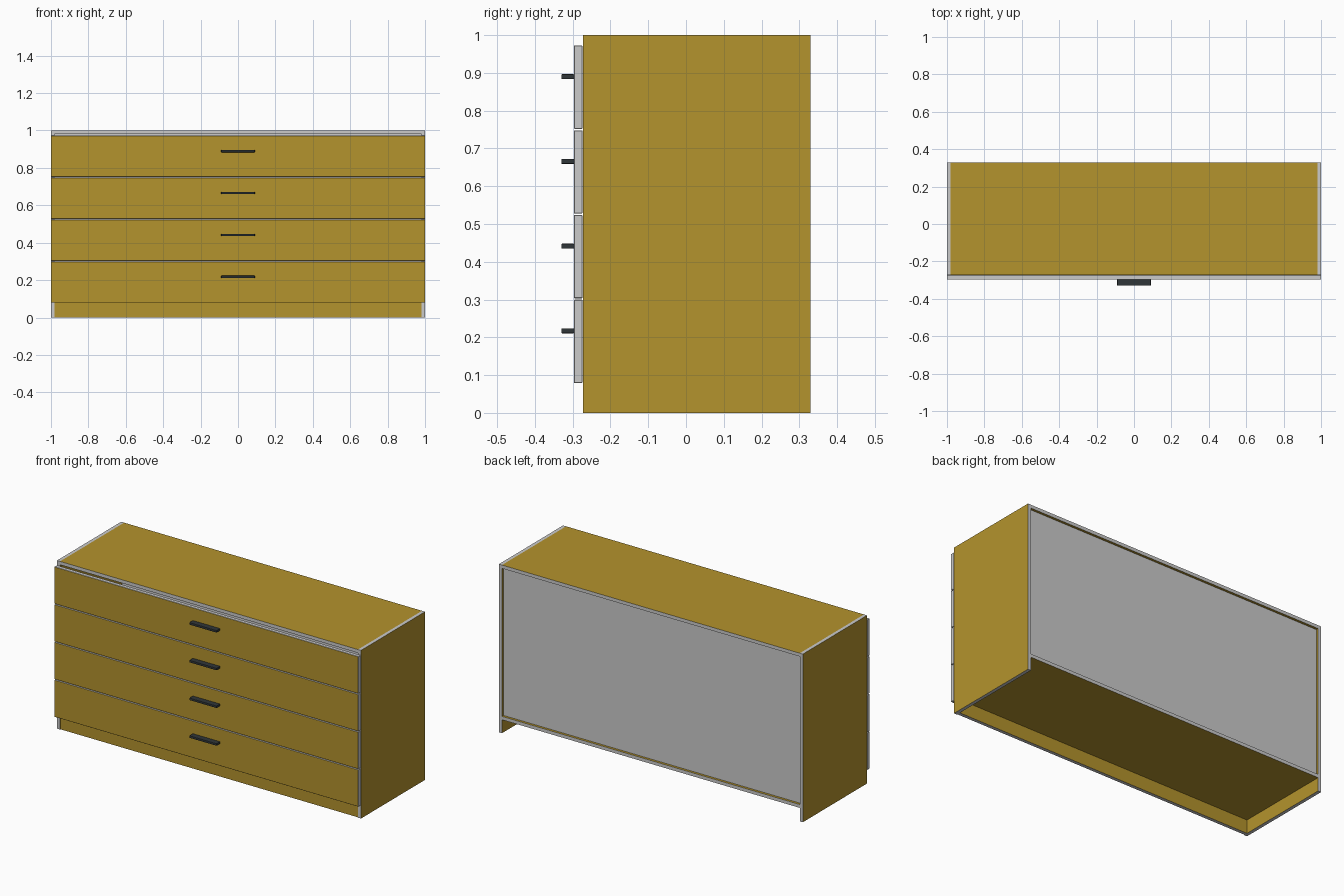
import bpy
import bmesh

if "Cube" in bpy.data.objects:
    bpy.data.objects.remove(bpy.data.objects["Cube"])


def material(name, rgb):
    m = bpy.data.materials.new(name)
    m.diffuse_color = (*rgb, 1.0)
    m.use_nodes = True
    m.node_tree.nodes["Principled BSDF"].inputs["Base Color"].default_value = m.diffuse_color
    return m


WOOD = material("wood_veneer", (0.456, 0.292, 0.026))
GREY = material("pale_grey_edging", (0.60, 0.60, 0.60))
DARK = material("dark_handle", (0.030, 0.037, 0.040))


def box(name, lo, hi, mats, bevel=0.0, segments=1):
    """Box between two corners; with two materials the broad faces get the first."""
    size = [b - a for a, b in zip(lo, hi)]
    bm = bmesh.new()
    bmesh.ops.create_cube(bm, size=1.0)
    for v in bm.verts:
        for i in range(3):
            v.co[i] = lo[i] + (v.co[i] + 0.5) * size[i]
    if bevel:
        bmesh.ops.bevel(bm, geom=bm.edges[:], offset=bevel, segments=segments,
                        profile=0.5, affect='EDGES')
    bm.normal_update()
    thin = size.index(min(size))
    if len(mats) > 1:
        for f in bm.faces:
            f.material_index = 0 if abs(f.normal[thin]) > 0.9 else 1
    mesh = bpy.data.meshes.new(name)
    bm.to_mesh(mesh)
    bm.free()
    for m in mats:
        mesh.materials.append(m)
    ob = bpy.data.objects.new(name, mesh)
    bpy.context.collection.objects.link(ob)
    return ob


T = 0.02                      # board thickness
FRONT, BACK = -0.273, 0.33    # carcass depth
INNER = 1.0 - T
BOARD = [WOOD, GREY]

# Carcass: sides, top, bottom, plinth and recessed back
box("left_side", (-1, FRONT, 0), (-INNER, BACK, 1), BOARD)
box("right_side", (INNER, FRONT, 0), (1, BACK, 1), BOARD)
box("top_board", (-INNER, FRONT, 1 - T), (INNER, BACK, 1), BOARD)
box("bottom_board", (-INNER, FRONT, 0.08), (INNER, BACK, 0.08 + T), BOARD)
box("plinth", (-INNER, FRONT + 0.004, 0), (INNER, FRONT + 0.004 + T, 0.08), BOARD)
box("back_panel", (-INNER, BACK - 0.021, 0.08 + T), (INNER, BACK - 0.015, 1 - T), [GREY])

# Four drawer fronts, each with a slim bar handle
PITCH = 0.2243
for i in range(4):
    z = 0.079 + i * PITCH
    box(f"drawer_front_{i + 1}", (-1, -0.297, z), (1, -0.274, z + 0.2205), BOARD, 0.0015)
    h = z + 0.138
    box(f"handle_{i + 1}", (-0.09, -0.33, h - 0.0065), (0.09, -0.296, h + 0.0065),
        [DARK], 0.002, 2)
